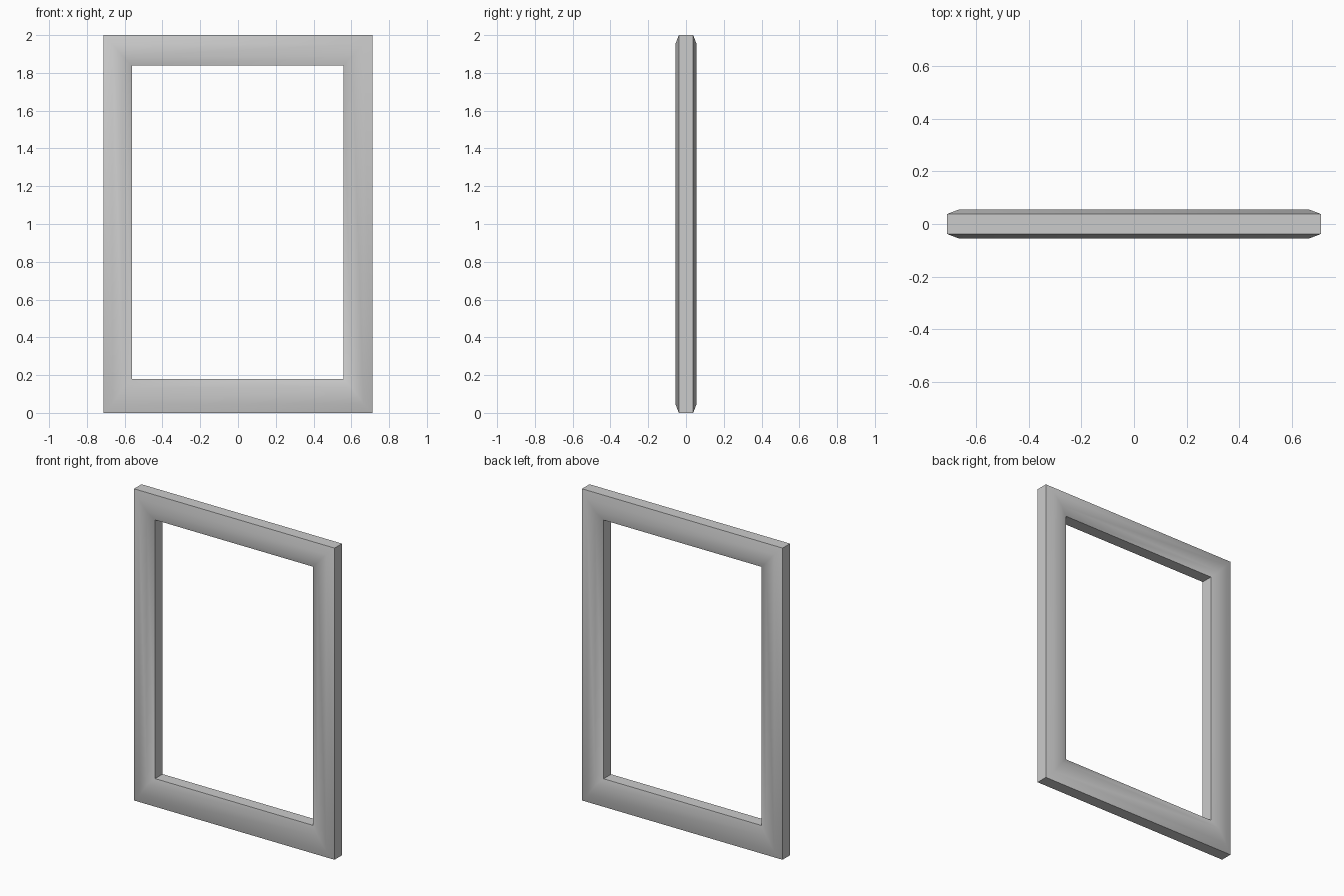
import bpy, bmesh, math

if "Cube" in bpy.data.objects:
    bpy.data.objects.remove(bpy.data.objects["Cube"])

# Outer and inner rectangles: x0, x1, z0, z1
OUTER = (-0.712, 0.712, 0.0, 2.0)
INNER = (-0.562, 0.558, 0.18, 1.84)
EDGE_Y, FACE_Y, BEVEL = 0.038, 0.056, 0.047


def grow(rect, d):
    x0, x1, z0, z1 = rect
    return (x0 - d, x1 + d, z0 - d, z1 + d)


# Closed cross-section of the moulding, as (rectangle, depth)
outer_ridge, inner_ridge = grow(OUTER, -BEVEL), grow(INNER, BEVEL)
section = [(OUTER, -EDGE_Y), (outer_ridge, -FACE_Y), (inner_ridge, -FACE_Y), (INNER, -EDGE_Y),
           (INNER, EDGE_Y), (inner_ridge, FACE_Y), (outer_ridge, FACE_Y), (OUTER, EDGE_Y)]

# Rectangular frame with mitred corners, swept from the section
bm = bmesh.new()
rings = []
for (x0, x1, z0, z1), y in section:
    rings.append([bm.verts.new((x, y, z)) for x, z in ((x0, z0), (x1, z0), (x1, z1), (x0, z1))])
for i, a in enumerate(rings):
    b = rings[(i + 1) % len(rings)]
    for k in range(4):
        n = (k + 1) % 4
        bm.faces.new((a[k], a[n], b[n], b[k]))
bmesh.ops.recalc_face_normals(bm, faces=bm.faces)

mesh = bpy.data.meshes.new("frame")
bm.to_mesh(mesh)
bm.free()
frame = bpy.data.objects.new("frame", mesh)
bpy.context.collection.objects.link(frame)

# Soft shading across the bevels, crisp side walls
bpy.context.view_layer.objects.active = frame
frame.select_set(True)
bpy.ops.object.shade_smooth_by_angle(angle=math.radians(30))
